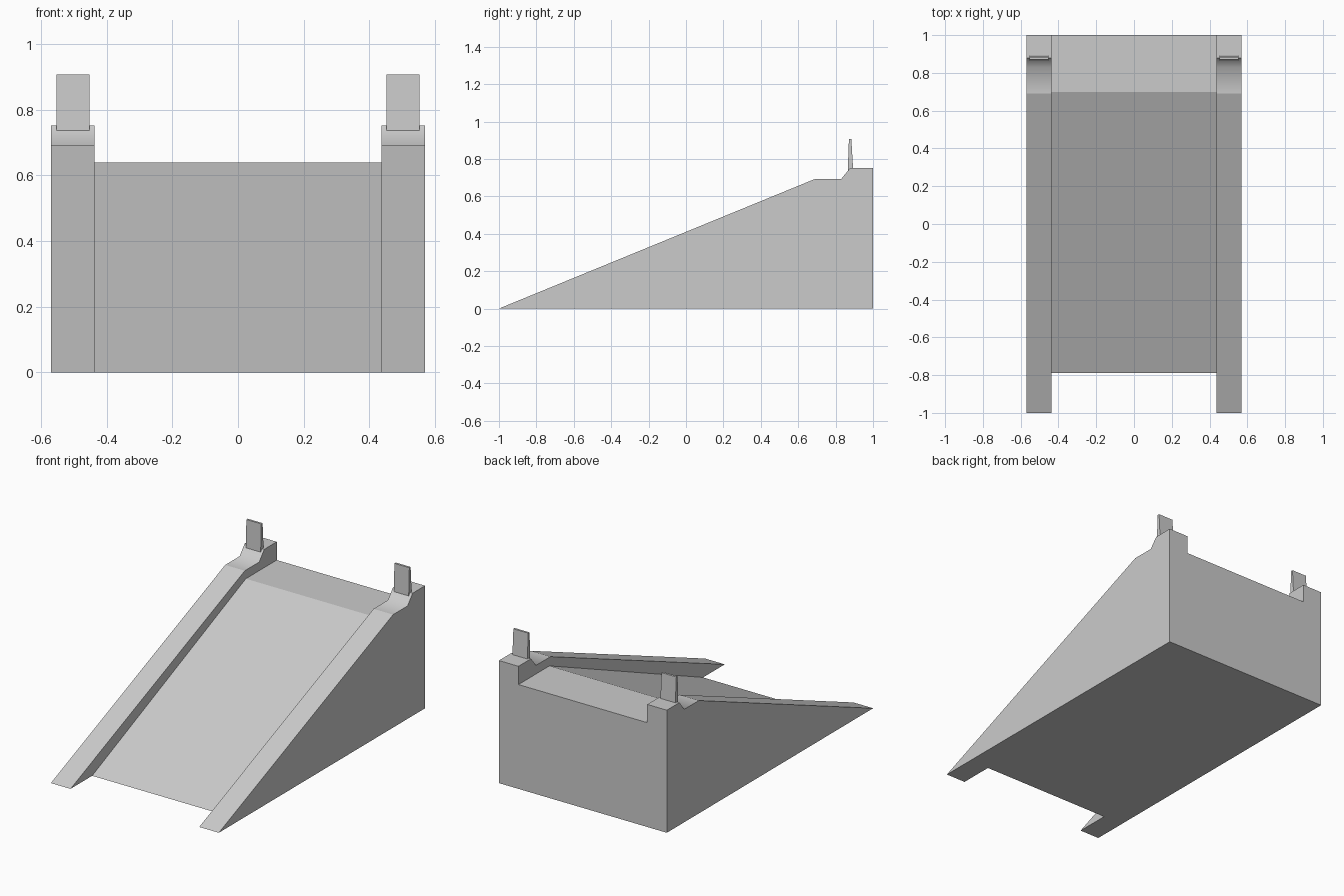
import bpy
import bmesh

cube = bpy.data.objects.get("Cube")
if cube:
    bpy.data.objects.remove(cube, do_unlink=True)

grey = bpy.data.materials.new("plain_grey")
grey.use_nodes = True
colour = (0.6, 0.6, 0.6, 1)
grey.diffuse_color = colour
grey.node_tree.nodes["Principled BSDF"].inputs["Base Color"].default_value = colour


def extrude_profile(name, profile, x0, x1, soft=()):
    """Sweep a (y, z) outline along x; edges at the soft outline points shade smoothly."""
    bm = bmesh.new()
    near = [bm.verts.new((x0, y, z)) for y, z in profile]
    far = [bm.verts.new((x1, y, z)) for y, z in profile]
    bm.faces.new(near)
    bm.faces.new(far[::-1])
    count = len(profile)
    for i in range(count):
        j = (i + 1) % count
        bm.faces.new((near[i], far[i], far[j], near[j]))
    for edge in bm.edges:
        edge.smooth = False
    for i in soft:
        bm.edges.get((near[i], far[i])).smooth = True
    for face in bm.faces:
        face.smooth = True
    bmesh.ops.recalc_face_normals(bm, faces=bm.faces)
    mesh = bpy.data.meshes.new(name)
    bm.to_mesh(mesh)
    bm.free()
    mesh.materials.append(grey)
    obj = bpy.data.objects.new(name, mesh)
    bpy.context.collection.objects.link(obj)
    return obj


# Sloping deck with a level landing at the back
deck = [(-0.79, 0), (0.70, 0.64), (1, 0.64), (1, 0)]
extrude_profile("ramp_deck", deck, -0.437, 0.437)

# Raised side walls with a stepped top, and an upright tab on each
wall = [(-1, 0), (0.69, 0.693), (0.83, 0.693), (0.878, 0.752), (1, 0.752), (1, 0)]
tab = [(0.865, 0.69), (0.865, 0.738), (0.871, 0.907), (0.884, 0.907),
       (0.893, 0.752), (0.893, 0.69)]
for side, sign in (("left", 1), ("right", -1)):
    extrude_profile(side + "_side_wall", wall, sign * 0.437, sign * 0.57, soft=(2,))
    extrude_profile(side + "_upright_tab", tab, sign * 0.452, sign * 0.553)
